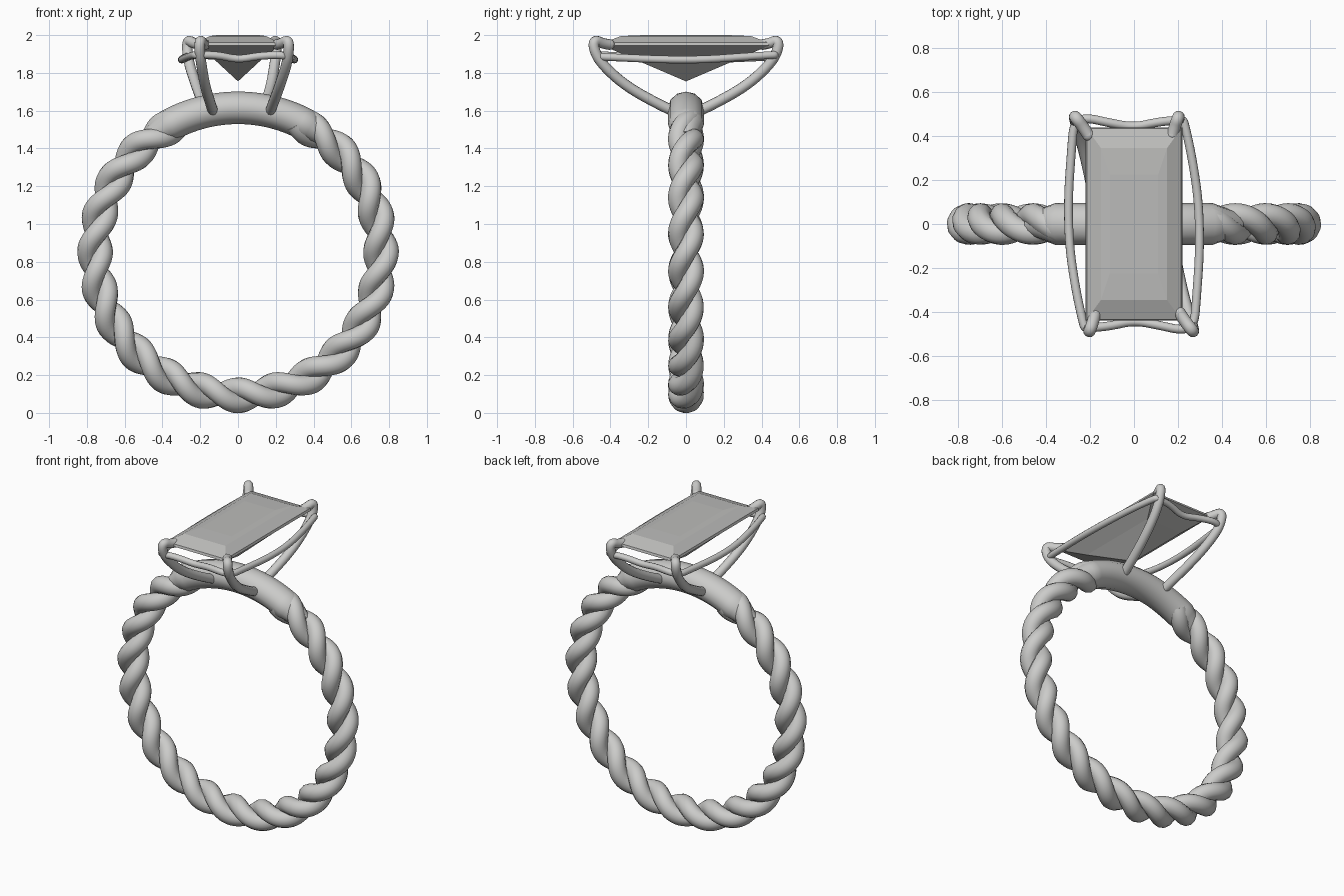
import bpy, bmesh
from math import sin, cos, pi, radians

if "Cube" in bpy.data.objects:
    bpy.data.objects.remove(bpy.data.objects["Cube"])

CENTRE_Z = 0.85      # centre of the finger hole
BAND_R = 0.757       # radius of the rope's centre line
TWISTS = 12          # full turns of the rope around the band


def material(name, value):
    mat = bpy.data.materials.new(name)
    colour = (value, value, value * 0.98, 1)
    mat.diffuse_color = colour
    mat.use_nodes = True
    mat.node_tree.nodes["Principled BSDF"].inputs["Base Color"].default_value = colour
    return mat


metal = material("pale metal", 0.6)
stone = material("grey stone", 0.5)


def tube(name, points, radius, closed=False, smooth_path=False, radii=None):
    """Sweep a round wire along the points and turn it into a mesh."""
    data = bpy.data.curves.new(name, "CURVE")
    data.dimensions = "3D"
    data.bevel_depth = radius
    data.bevel_resolution = 4
    data.use_fill_caps = not closed
    spline = data.splines.new("NURBS" if smooth_path else "POLY")
    spline.points.add(len(points) - 1)
    for i, (point, co) in enumerate(zip(spline.points, points)):
        point.co = (*co, 1)
        point.radius = radii[i] if radii else 1
    spline.use_cyclic_u = closed
    if smooth_path:
        spline.use_endpoint_u = not closed
        spline.order_u = 3
        spline.resolution_u = 8
    obj = bpy.data.objects.new(name, data)
    bpy.context.collection.objects.link(obj)
    bpy.ops.object.select_all(action="DESELECT")
    obj.select_set(True)
    bpy.context.view_layer.objects.active = obj
    bpy.ops.object.convert(target="MESH")
    obj = bpy.context.object
    obj.data.materials.clear()
    obj.data.materials.append(metal)
    bpy.ops.object.shade_smooth_by_angle(angle=radians(50))
    return obj


def ball(name, centre, radius):
    bpy.ops.mesh.primitive_uv_sphere_add(segments=16, ring_count=10, radius=radius, location=centre)
    obj = bpy.context.object
    obj.name = name
    obj.data.materials.append(metal)
    bpy.ops.object.shade_smooth()


def on_band(t, radius, y=0):
    return (radius * sin(t), y, CENTRE_Z + radius * cos(t))


# Twisted rope band: two strands wound around each other
STRAND_R, OFFSET = 0.054, 0.041
start, end, steps = radians(24), radians(336), 300
for k, name in enumerate(("rope_strand_a", "rope_strand_b")):
    path = []
    for i in range(steps + 1):
        t = start + (end - start) * i / steps
        phase = TWISTS * (t - pi) + k * pi
        path.append(on_band(t, BAND_R + OFFSET * cos(phase), -OFFSET * sin(phase)))
    tube(name, path, STRAND_R)

# Smooth bridge over the top of the band, narrowing into the rope
angles = [radians(a) for a in range(-38, 39, 2)]
taper = [1 - 0.45 * max(0, (abs(a) - radians(28)) / radians(10)) for a in angles]
bridge = tube("band_bridge", [on_band(a, 0.765) for a in angles], 0.086, radii=taper)
bridge.scale.y = 1.1

# Four claws, in two pairs turned half a circle from each other
corners = {"front_right": (-1, -1, 0), "front_left": (1, -1, 0.065),
           "back_left": (1, 1, 0), "back_right": (-1, 1, 0.065)}
for name, (sx, sy, out) in corners.items():
    profile = [(0.13 + out * 0.6, 0.05, 1.59), (0.14 + out * 0.6, 0.12, 1.62),
               (0.175 + out * 0.7, 0.32, 1.73), (0.195 + out, 0.45, 1.85),
               (0.205 + out, 0.49, 1.93), (0.20 + out, 0.485, 1.975),
               (0.185 + out * 0.7, 0.44, 1.955), (0.175 + out * 0.5, 0.405, 1.95)]
    path = [(sx * x, sy * y, z) for x, y, z in profile]
    tube("claw_" + name, path, 0.028, smooth_path=True)
    ball("claw_tip_" + name, path[-1], 0.028)

# Wavy gallery wire that ties the claws together
half = [(-0.22, -0.475, 1.895), (-0.11, -0.465, 1.895), (0.0, -0.44, 1.87), (0.11, -0.46, 1.89),
        (0.22, -0.485, 1.895), (0.275, -0.46, 1.885), (0.285, -0.33, 1.88), (0.30, -0.12, 1.87),
        (0.295, 0.1, 1.87), (0.265, 0.3, 1.885), (0.23, 0.46, 1.895)]
wire = half + [(-x, -y, z) for x, y, z in half]
tube("gallery_wire", wire, 0.02, closed=True, smooth_path=True)

# Step-cut rectangular stone: stacked rectangles ending in a point
levels = [(0.11, 0.225, 2.0), (0.15, 0.345, 1.995), (0.215, 0.435, 1.96),
          (0.22, 0.44, 1.945), (0.13, 0.28, 1.875)]
bm = bmesh.new()
rings = [[bm.verts.new((sx * x, sy * y, z)) for sx, sy in ((1, 1), (-1, 1), (-1, -1), (1, -1))]
         for x, y, z in levels]
bm.faces.new(rings[0])
for upper, lower in zip(rings, rings[1:]):
    for i in range(4):
        j = (i + 1) % 4
        bm.faces.new((upper[i], lower[i], lower[j], upper[j]))
point = bm.verts.new((0, 0, 1.755))
for i in range(4):
    bm.faces.new((rings[-1][i], point, rings[-1][(i + 1) % 4]))
bmesh.ops.recalc_face_normals(bm, faces=bm.faces)
mesh = bpy.data.meshes.new("stone")
bm.to_mesh(mesh)
bm.free()
mesh.materials.append(stone)
bpy.context.collection.objects.link(bpy.data.objects.new("stone", mesh))
